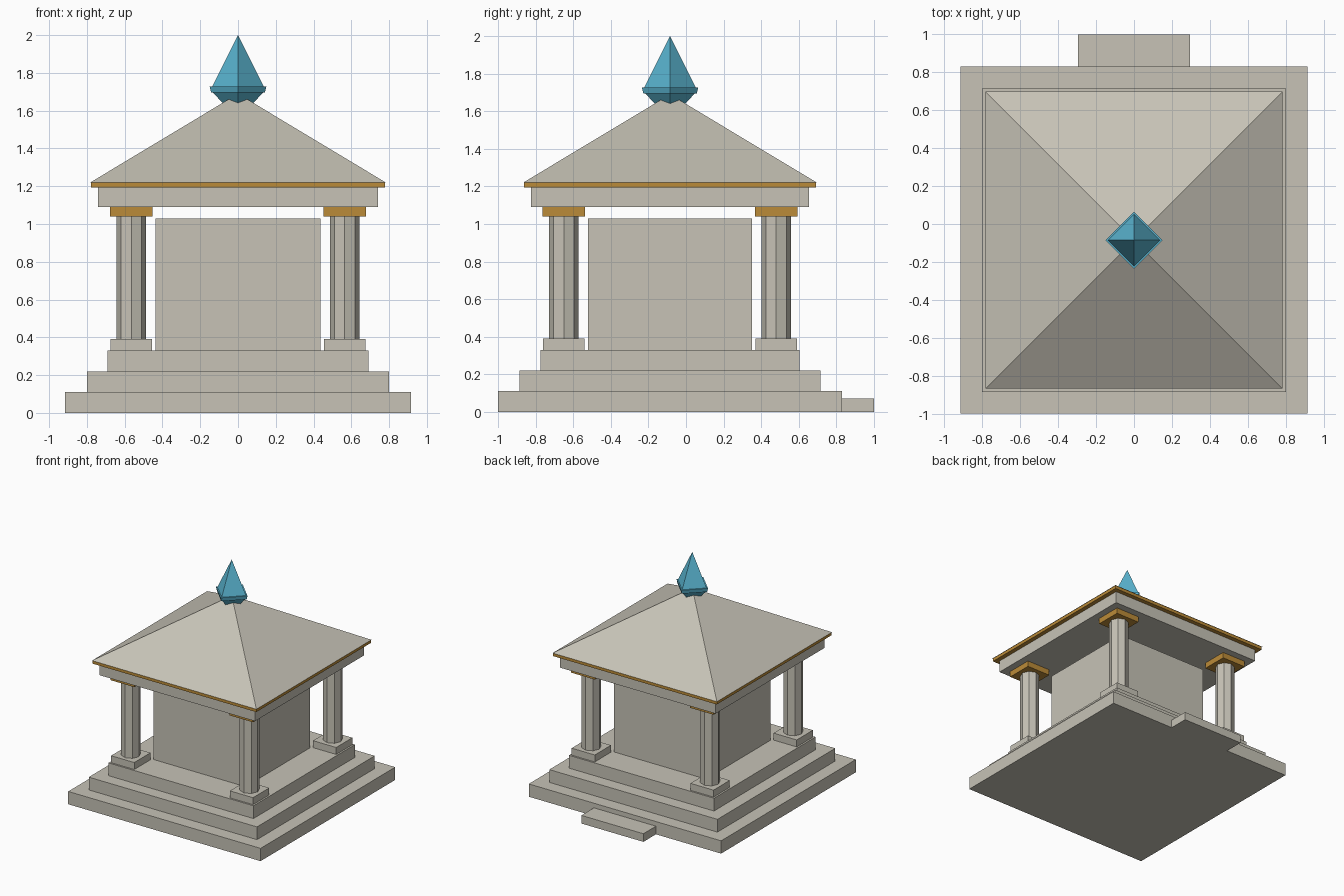
import bpy, bmesh, math

if "Cube" in bpy.data.objects:
    bpy.data.objects.remove(bpy.data.objects["Cube"])

CY = -0.085  # centre of the square plan; the entrance step sticks out behind it


def material(name, rgb):
    m = bpy.data.materials.new(name)
    m.diffuse_color = (*rgb, 1)
    m.use_nodes = True
    m.node_tree.nodes["Principled BSDF"].inputs["Base Color"].default_value = m.diffuse_color
    return m


STONE = material("pale_stone", (0.57, 0.545, 0.47))
GOLD = material("gold", (0.50, 0.26, 0.04))
TEAL = material("teal", (0.10, 0.45, 0.62))


def finish(name, bm, mat):
    bmesh.ops.recalc_face_normals(bm, faces=bm.faces)
    mesh = bpy.data.meshes.new(name)
    bm.to_mesh(mesh)
    bm.free()
    mesh.materials.append(mat)
    obj = bpy.data.objects.new(name, mesh)
    bpy.context.collection.objects.link(obj)
    return obj


def box(name, x, y, hx, hy, z0, z1, mat):
    bm = bmesh.new()
    bmesh.ops.create_cube(bm, size=1)
    for v in bm.verts:
        v.co.x = x + v.co.x * 2 * hx
        v.co.y = y + v.co.y * 2 * hy
        v.co.z = z0 if v.co.z < 0 else z1
    return finish(name, bm, mat)


def taper(name, x, y, sides, r0, r1, z0, z1, mat, turn=0.0):
    """Prism, frustum or pyramid; with turn 0 a corner lies on the x axis."""
    bm = bmesh.new()

    def ring(r, z):
        if r == 0:
            return [bm.verts.new((x, y, z))]
        return [bm.verts.new((x + r * math.cos(turn + i * math.tau / sides),
                              y + r * math.sin(turn + i * math.tau / sides), z))
                for i in range(sides)]

    low, top = ring(r0, z0), ring(r1, z1)
    for i in range(sides):
        j = (i + 1) % sides
        if len(top) == 1:
            bm.faces.new((low[i], low[j], top[0]))
        elif len(low) == 1:
            bm.faces.new((low[0], top[j], top[i]))
        else:
            bm.faces.new((low[i], low[j], top[j], top[i]))
    for cap in (low, top):
        if len(cap) > 1:
            bm.faces.new(cap)
    return finish(name, bm, mat)


# Stepped platform and entrance step
for i, half in enumerate((0.915, 0.80, 0.69)):
    box(f"platform_step_{i + 1}", 0, CY, half, half, 0.11 * i, 0.11 * (i + 1), STONE)
box("entrance_step", 0, 0.91, 0.295, 0.09, 0, 0.07, STONE)

# Inner chamber
box("chamber", 0, CY, 0.4375, 0.4375, 0.33, 1.03, STONE)

# Corner columns
for sx, side in ((-1, "left"), (1, "right")):
    for sy, end in ((-1, "front"), (1, "back")):
        x, y = sx * 0.565, CY + sy * 0.565
        tag = f"{end}_{side}"
        box(f"column_base_{tag}", x, y, 0.11, 0.11, 0.33, 0.39, STONE)
        taper(f"column_shaft_{tag}", x, y, 8, 0.078, 0.078, 0.39, 1.04, STONE)
        box(f"column_capital_{tag}", x, y, 0.113, 0.113, 1.04, 1.09, GOLD)

# Lintel, gold trim and roof
box("lintel", 0, CY, 0.74, 0.74, 1.09, 1.195, STONE)
box("roof_trim", 0, CY, 0.778, 0.778, 1.193, 1.22, GOLD)
taper("roof", 0, CY, 4, 0.782 * math.sqrt(2), 0, 1.22, 1.69, STONE, math.pi / 4)

# Crystal finial with a rim
taper("finial_lower", 0, CY, 4, 0, 0.137, 1.555, 1.70, TEAL)
taper("finial_rim", 0, CY, 4, 0.142, 0.15, 1.695, 1.727, TEAL)
taper("finial_spire", 0, CY, 4, 0.14, 0, 1.72, 2.0, TEAL)
